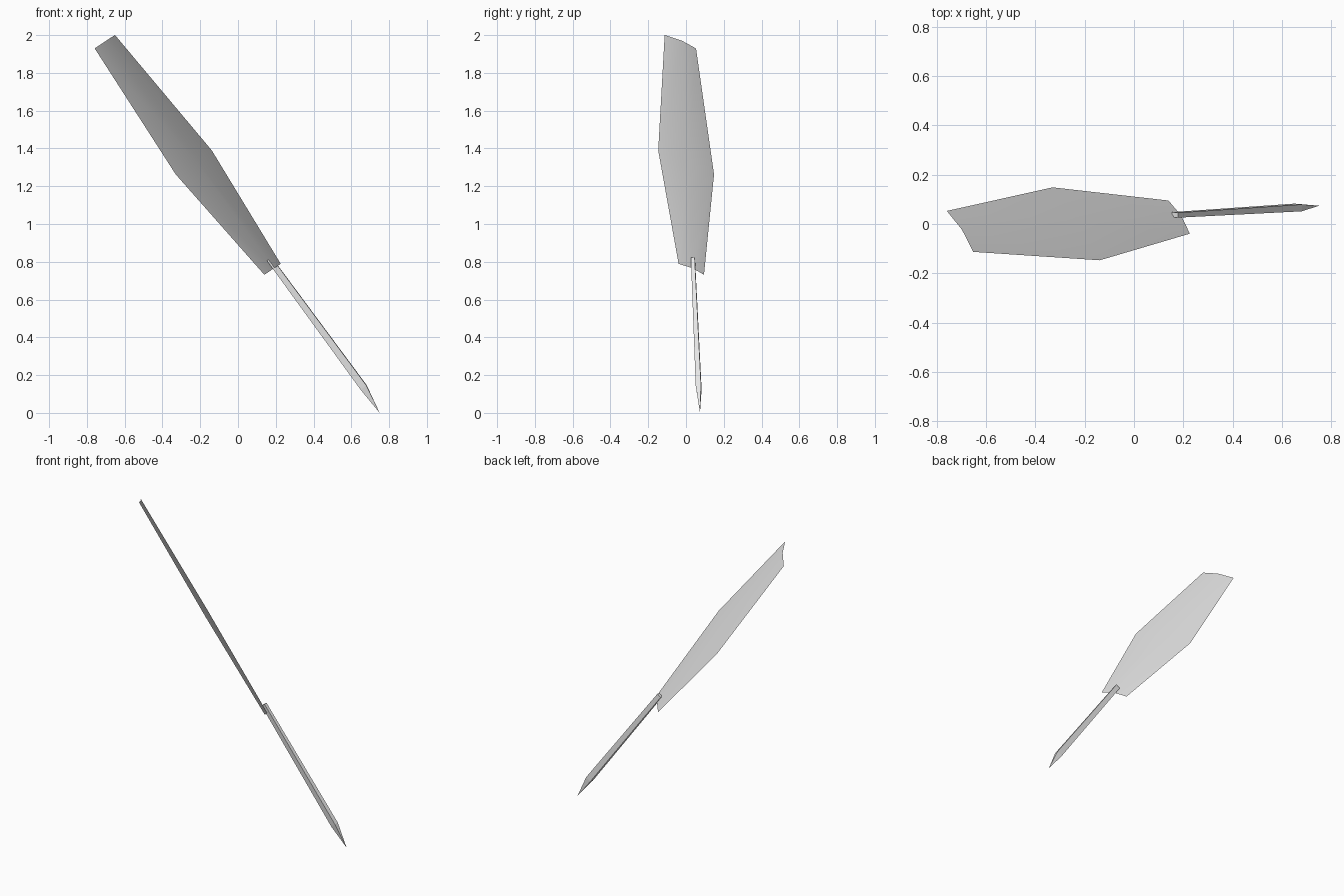
import bpy, bmesh
from mathutils import Vector

cube = bpy.data.objects.get("Cube")
if cube:
    bpy.data.objects.remove(cube)

grey = bpy.data.materials.new("light grey")
grey.use_nodes = True
grey.diffuse_color = (0.8, 0.8, 0.8, 1)
grey.node_tree.nodes["Principled BSDF"].inputs["Base Color"].default_value = (0.8, 0.8, 0.8, 1)

# Shared directions: along the feather, across the vane, out of the vane
vane_top = Vector((-0.705, -0.03, 1.965))
vane_base = Vector((0.183, 0.028, 0.76))
axis = (vane_base - vane_top).normalized()
across = Vector((0.51, -0.79, 0.34))
across = (across - axis * across.dot(axis)).normalized()
outward = across.cross(axis).normalized()


def bridge(bm, a, b, closed=False):
    n = len(a)
    for i in range(n if closed else n - 1):
        j = (i + 1) % n
        bm.faces.new((a[i], a[j], b[j], b[i]))


def finish(bm, name, smooth):
    mesh = bpy.data.meshes.new(name)
    bm.to_mesh(mesh)
    bm.free()
    obj = bpy.data.objects.new(name, mesh)
    bpy.context.collection.objects.link(obj)
    mesh.materials.append(grey)
    for poly in mesh.polygons:
        poly.use_smooth = smooth
    return obj


# Vane: a thin creased sheet, widest in the middle
bm = bmesh.new()
rows = []
for t, half_width, ridge in ((0, 0.105, 0.012), (0.53, 0.187, 0.017), (1, 0.085, 0.012)):
    centre = vane_top.lerp(vane_base, t)
    rows.append([bm.verts.new(centre + across * half_width * s
                              + outward * ridge * (1 - abs(s))) for s in (-1, 0, 1)])
for a, b in zip(rows, rows[1:]):
    bridge(bm, a, b)
bm.normal_update()
if sum((f.normal for f in bm.faces), Vector()).dot(outward) < 0:
    bmesh.ops.reverse_faces(bm, faces=bm.faces[:])
finish(bm, "vane", True)

# Quill shaft: four-sided, swelling slightly, cut to a point
shaft_top = Vector((0.166, 0.037, 0.815))
shaft_end = Vector((0.665, 0.067, 0.135))
tip = Vector((0.75, 0.074, 0))
run = (shaft_end - shaft_top).normalized()
side = Vector((0, 1, -0.1))
side = (side - run * side.dot(run)).normalized()
up = run.cross(side)
u, v = (up - side * 0.15).normalized(), (side + up * 0.15).normalized()

bm = bmesh.new()
rings = []
for t, a, b in ((0, 0.015, 0.010), (0.5, 0.017, 0.012), (1, 0.019, 0.014)):
    c = shaft_top.lerp(shaft_end, t)
    rings.append([bm.verts.new(c + u * a * i + v * b * j)
                  for i, j in ((1, 1), (-1, 1), (-1, -1), (1, -1))])
for a, b in zip(rings, rings[1:]):
    bridge(bm, a, b, True)
bm.faces.new(rings[0])
point = bm.verts.new(tip)
last = rings[-1]
for i in range(4):
    bm.faces.new((last[i], last[(i + 1) % 4], point))
bmesh.ops.recalc_face_normals(bm, faces=bm.faces[:])
finish(bm, "quill_shaft", False)
